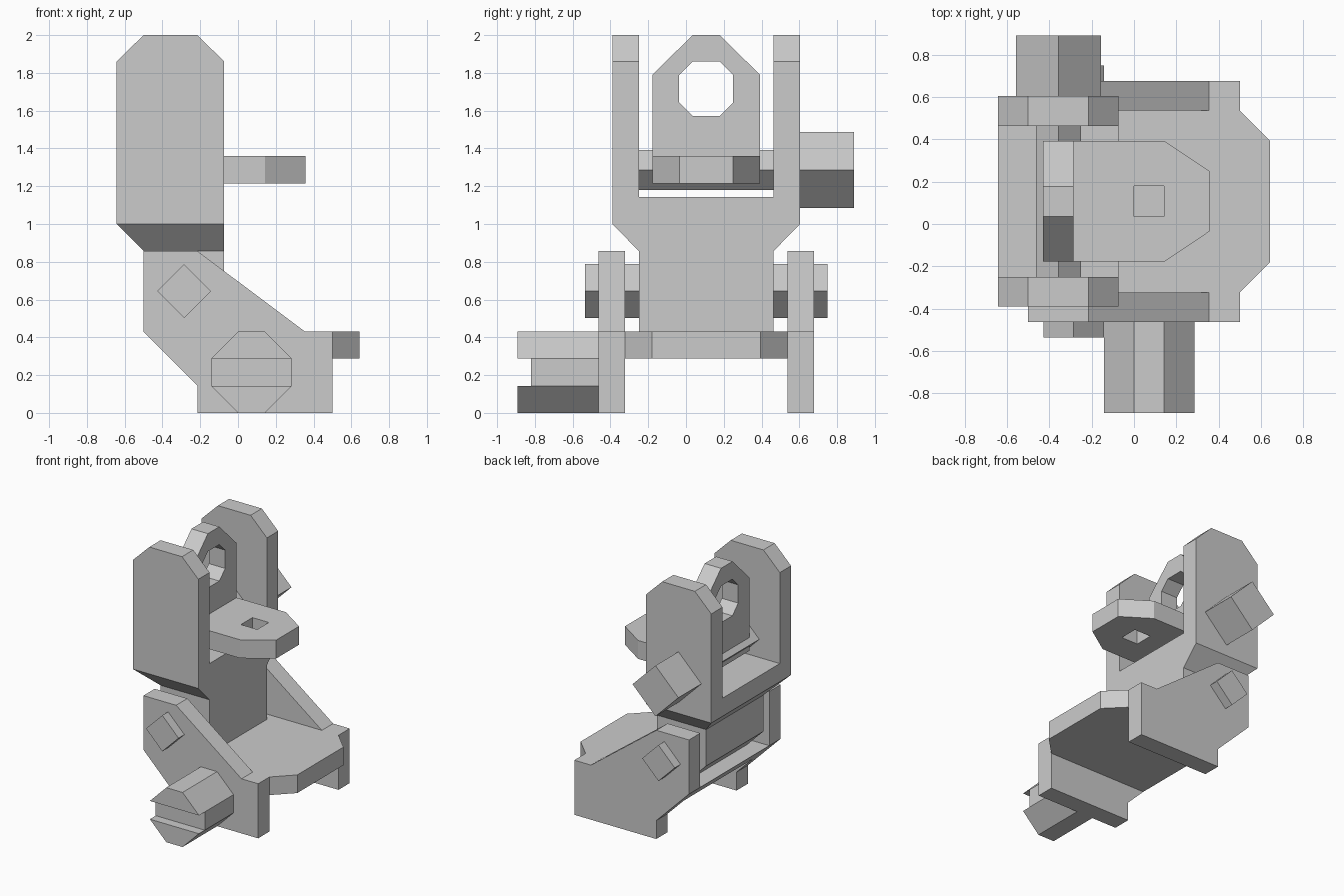
import bpy, bmesh

if "Cube" in bpy.data.objects:
    bpy.data.objects.remove(bpy.data.objects["Cube"])

MID = 0.107  # y centre of the body


def finish(name, bm):
    bmesh.ops.recalc_face_normals(bm, faces=bm.faces)
    mesh = bpy.data.meshes.new(name)
    bm.to_mesh(mesh)
    bm.free()
    ob = bpy.data.objects.new(name, mesh)
    bpy.context.collection.objects.link(ob)
    return ob


def prism(name, pts, axis, lo, hi):
    """Extrude a 2D outline along 'x', 'y' or 'z' from lo to hi."""
    place = {'x': lambda a, b, t: (t, a, b),
             'y': lambda a, b, t: (a, t, b),
             'z': lambda a, b, t: (a, b, t)}[axis]
    bm = bmesh.new()
    face = bm.faces.new([bm.verts.new(place(a, b, lo)) for a, b in pts])
    ext = bmesh.ops.extrude_face_region(bm, geom=[face])
    shift = place(0, 0, hi - lo)
    bmesh.ops.translate(bm, vec=shift,
                        verts=[g for g in ext['geom'] if isinstance(g, bmesh.types.BMVert)])
    return finish(name, bm)


def hull(name, points):
    bm = bmesh.new()
    for p in points:
        bm.verts.new(p)
    bmesh.ops.convex_hull(bm, input=bm.verts)
    bmesh.ops.dissolve_limit(bm, angle_limit=0.01, verts=bm.verts, edges=bm.edges)
    return finish(name, bm)


def rect(a0, a1, b0, b1):
    return [(a0, b0), (a1, b0), (a1, b1), (a0, b1)]


def diamond(a, b, r):
    return [(a - r, b), (a, b - r), (a + r, b), (a, b + r)]


def octagon(a0, a1, b0, b1, c):
    return [(a0 + c, b0), (a1 - c, b0), (a1, b0 + c), (a1, b1 - c),
            (a1 - c, b1), (a0 + c, b1), (a0, b1 - c), (a0, b0 + c)]


def cut(ob, cutter):
    mod = ob.modifiers.new("cut", 'BOOLEAN')
    mod.operation = 'DIFFERENCE'
    mod.solver = 'EXACT'
    mod.object = cutter
    cutter.hide_render = True
    bpy.context.view_layer.objects.active = ob
    bpy.ops.object.modifier_apply(modifier=mod.name)
    bpy.data.objects.remove(cutter)


def pair(name, pts, near, far):
    """Same profile on both sides of the body centre line."""
    prism(name + "_left", pts, 'y', MID - far, MID - near)
    prism(name + "_right", pts, 'y', MID + near, MID + far)


# lower side plates and their pivot pins
pair("side_plate", [(-0.215, 0), (0.5, 0), (0.5, 0.43), (0.355, 0.43), (-0.215, 0.857),
                    (-0.5, 0.857), (-0.5, 0.43), (-0.215, 0.145)], 0.43, 0.57)
pair("pivot_pin", diamond(-0.285, 0.645, 0.142), 0.355, 0.643)

# base plate with cut front corners and a sloped rear edge
yl, yr = MID - 0.43, MID + 0.43
base = [(0.5, yl), (0.643, yl + 0.143), (0.643, yr - 0.143), (0.5, yr)]
hull("base_plate", [(x, y, z) for x, y in base for z in (0.287, 0.43)]
     + [(x, y, z) for x, z in ((-0.357, 0.287), (-0.5, 0.43)) for y in (yl, yr)])

# pivoting block under the fork
prism("pivot_block", [(-0.36, 0.43), (-0.073, 0.43), (-0.073, 0.857), (-0.5, 0.857),
                      (-0.5, 0.57)], 'y', MID - 0.357, MID + 0.357)

# fork: tapered foot, floor and two uprights
hull("fork_foot", [(x, MID + s * w, z) for s in (-1, 1)
                   for xl, w, z in ((-0.5, 0.357, 0.857), (-0.643, 0.497, 1.0))
                   for x in (xl, -0.073)])
prism("fork_floor", rect(-0.643, -0.073, 1.0, 1.143), 'y', MID - 0.357, MID + 0.357)
pair("fork_upright", [(-0.643, 1.0), (-0.073, 1.0), (-0.073, 1.86), (-0.215, 2.0),
                      (-0.5, 2.0), (-0.643, 1.86)], 0.357, 0.497)

# tilt axle between the uprights and its square knob
prism("tilt_axle", diamond(-0.357, 1.286, 0.107), 'y', MID - 0.357, MID + 0.357)
prism("tilt_knob", diamond(-0.357, 1.286, 0.2), 'y', MID + 0.497, 0.89)

# upright ring plate with octagonal opening
ring = prism("ring_plate", [(-0.178, 1.215), (0.392, 1.215), (0.392, 1.79), (0.178, 2.0),
                            (0.035, 2.0), (-0.178, 1.79)], 'x', -0.43, -0.287)
cut(ring, prism("ring_cutter", octagon(-0.036, 0.25, 1.572, 1.86, 0.072), 'x', -0.6, 0))

# horizontal shelf with square hole
shelf = prism("shelf", [(-0.287, -0.178), (0.143, -0.178), (0.357, -0.035), (0.357, 0.25),
                        (0.143, 0.392), (-0.287, 0.392)], 'z', 1.215, 1.36)
cut(shelf, prism("shelf_cutter", rect(0, 0.143, 0.036, 0.18), 'z', 1, 1.6))

# slotted adjusting screw on the left side
screw = prism("adjusting_screw", octagon(-0.143, 0.285, 0, 0.43, 0.143), 'y', -0.893, MID - 0.57)
cut(screw, prism("slot_cutter", rect(-0.4, 0.5, 0.143, 0.287), 'y', -1.1, -0.82))
